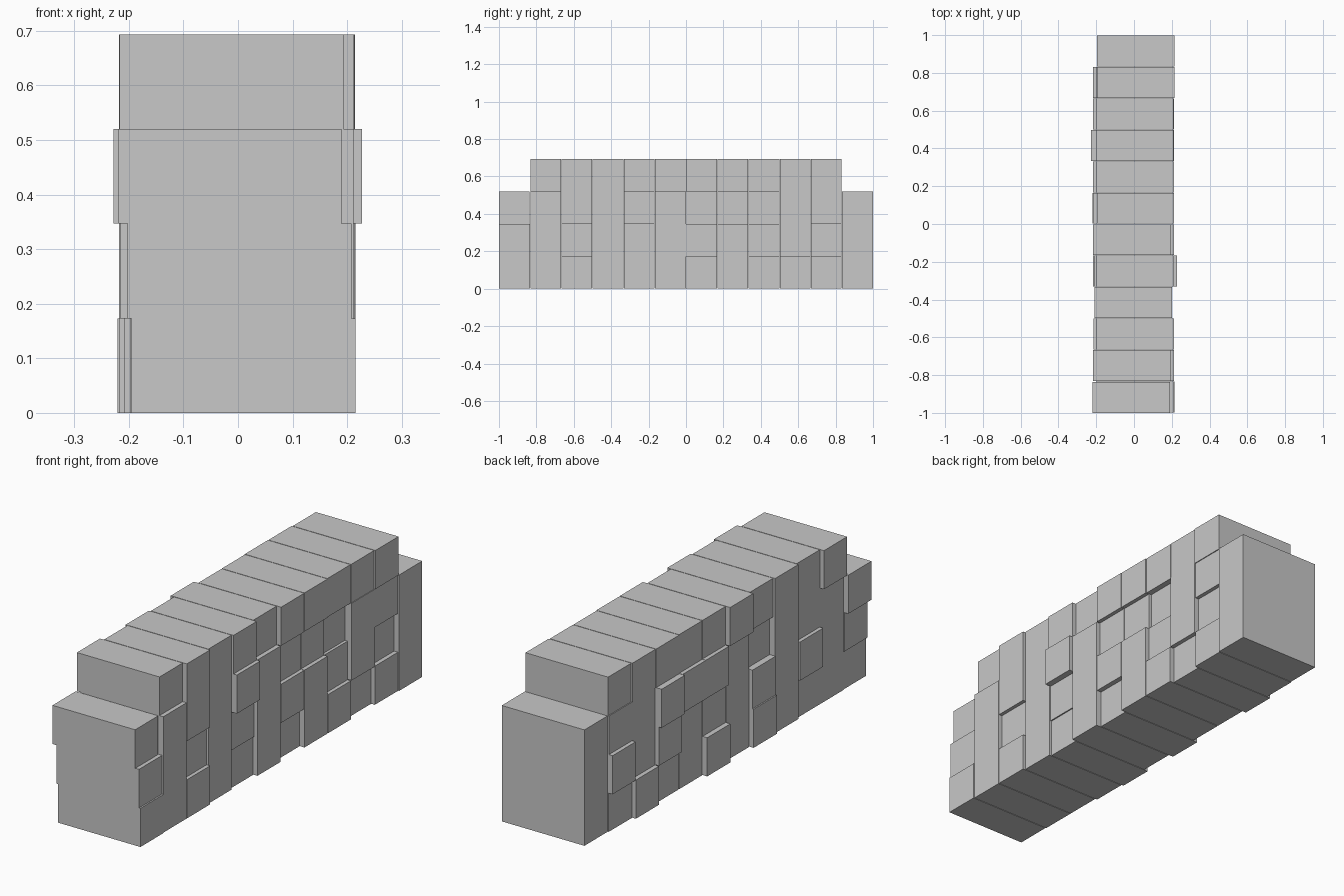
import bpy
import bmesh
from mathutils import Matrix, Vector

cube = bpy.data.objects.get("Cube")
if cube:
    bpy.data.objects.remove(cube, do_unlink=True)

# Single plain grey for the whole wall
grey = bpy.data.materials.new("stone_grey")
grey.use_nodes = True
colour = (0.58, 0.58, 0.58, 1)
grey.diffuse_color = colour
grey.node_tree.nodes["Principled BSDF"].inputs["Base Color"].default_value = colour

PITCH = 2 / 12          # column spacing along the wall
COURSE = 0.1733         # height of one course
LENGTH = 0.41           # block length across the wall
DEPTH = 0.164           # block size along the wall

# Sideways shift of each block in thousandths, bottom course first
COLUMNS = [
    (10, 3, -15),
    (7, 7, 7, -12),
    (7, -10, 7, 7),
    (-3, -3, -3, -3),
    (-13, -7, 22, 5),
    (7, 7, 7, -13),
    (-16, 7, -10, 8),
    (7, 7, -11, 7),
    (7, -10, -23, 4),
    (-12, 8, 8, 5),
    (6, -13, 5, 9),
    (10, 10, 10),
]


def block(name, x, y, z):
    """One rectangular block resting at height z."""
    bm = bmesh.new()
    size = Vector((LENGTH, DEPTH, COURSE))
    bmesh.ops.create_cube(bm, size=1, matrix=Matrix.Diagonal(size).to_4x4())
    mesh = bpy.data.meshes.new(name)
    bm.to_mesh(mesh)
    bm.free()
    mesh.materials.append(grey)
    obj = bpy.data.objects.new(name, mesh)
    obj.location = (x, y, z + COURSE / 2)
    bpy.context.collection.objects.link(obj)
    return obj


# Stack the columns from front to back
for c, shifts in enumerate(COLUMNS):
    y = -1 + PITCH * (c + 0.5)
    for r, shift in enumerate(shifts):
        block(f"wall_block_column_{c + 1}_course_{r + 1}", shift / 1000, y, r * COURSE)

# The upper front block juts out slightly
bpy.data.objects["wall_block_column_1_course_3"].location.y -= 0.002
